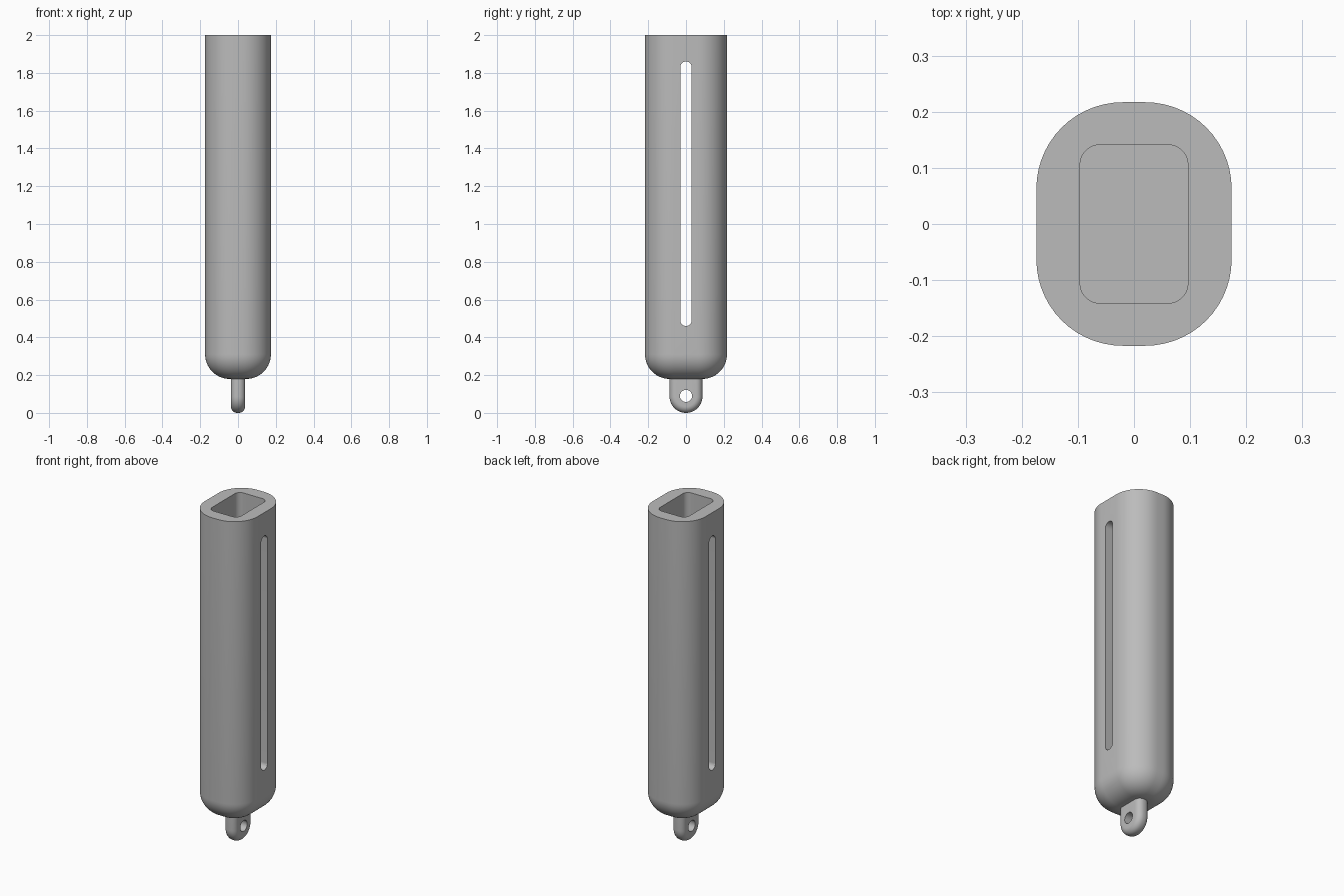
import bpy, bmesh
from math import sin, cos, pi, radians

cube = bpy.data.objects.get("Cube")
if cube:
    bpy.data.objects.remove(cube, do_unlink=True)

grey = bpy.data.materials.new("plain grey")
grey.use_nodes = True
grey.diffuse_color = (0.5, 0.5, 0.5, 1)
grey.node_tree.nodes["Principled BSDF"].inputs["Base Color"].default_value = (0.5, 0.5, 0.5, 1)


def rounded_rect(hu, hv, r, steps=14):
    """Points of a rounded rectangle, given half sizes and corner radius."""
    pts = []
    for k, (su, sv) in enumerate([(1, 1), (-1, 1), (-1, -1), (1, -1)]):
        for i in range(steps + 1):
            a = (k + i / steps) * pi / 2
            pts.append((su * (hu - r) + r * cos(a), sv * (hv - r) + r * sin(a)))
    return pts


def loft(name, rings):
    """Skin a stack of equal-length rings and cap both ends."""
    bm = bmesh.new()
    loops = [[bm.verts.new(p) for p in ring] for ring in rings]
    n = len(loops[0])
    for a, b in zip(loops, loops[1:]):
        for i in range(n):
            j = (i + 1) % n
            bm.faces.new((a[i], a[j], b[j], b[i]))
    bm.faces.new(loops[0][::-1])
    bm.faces.new(loops[-1])
    bmesh.ops.recalc_face_normals(bm, faces=bm.faces)
    mesh = bpy.data.meshes.new(name)
    bm.to_mesh(mesh)
    bm.free()
    mesh.materials.append(grey)
    ob = bpy.data.objects.new(name, mesh)
    bpy.context.collection.objects.link(ob)
    return ob


def flat_ring(hx, hy, r, z):
    return [(x, y, z) for x, y in rounded_rect(hx, hy, r)]


def side_ring(x, hy, hz, r, zc):
    return [(x, y, zc + z) for y, z in rounded_rect(hy, hz, r)]


def finish(ob, cutter):
    """Cut the opening, drop the cutter and shade with sharp edges kept."""
    cutter.hide_render = True
    mod = ob.modifiers.new("opening", "BOOLEAN")
    mod.operation = "DIFFERENCE"
    mod.solver = "EXACT"
    mod.object = cutter
    bpy.ops.object.select_all(action="DESELECT")
    bpy.context.view_layer.objects.active = ob
    ob.select_set(True)
    bpy.ops.object.modifier_apply(modifier=mod.name)
    bpy.data.objects.remove(cutter, do_unlink=True)
    bpy.ops.object.shade_smooth_by_angle(angle=radians(30))


# Sleeve: rounded bottom, straight wall, rim, then down into the pocket
HX, HY, R, FILLET, STEPS = 0.174, 0.217, 0.154, 0.13, 14
rings = []
for i in range(STEPS + 1):
    a = i / STEPS * pi / 2
    d = FILLET * (1 - sin(a))
    rings.append(flat_ring(HX - d, HY - d, R - d, 0.18 + FILLET * (1 - cos(a))))
rings.append(flat_ring(HX, HY, R, 2))
rings.append(flat_ring(0.096, 0.141, 0.035, 2))
rings.append(flat_ring(0.096, 0.141, 0.035, 0.32))
sleeve = loft("sleeve", rings)

# Long slot through both side walls
slot = loft("slot_cutter", [side_ring(x, 0.03, 0.70, 0.0295, 1.16) for x in (-0.3, 0.3)])
finish(sleeve, slot)

# Hanging tab with rounded edges; its upper end sits inside the solid bottom
TX, EDGE, STEPS = 0.038, 0.034, 8
half = []
for i in range(STEPS + 1):
    a = i / STEPS * pi / 2
    half.append((TX - EDGE + EDGE * cos(a), EDGE * (1 - sin(a))))
profile = [(-x, d) for x, d in half] + half[::-1]
tab = loft("hanging_tab", [side_ring(x, 0.087 - d, 0.155 - d, 0.0865 - d, 0.155)
                           for x, d in profile])

# Round cord hole
hole = loft("hole_cutter", [side_ring(x, 0.032, 0.032, 0.0315, 0.09) for x in (-0.1, 0.1)])
finish(tab, hole)
